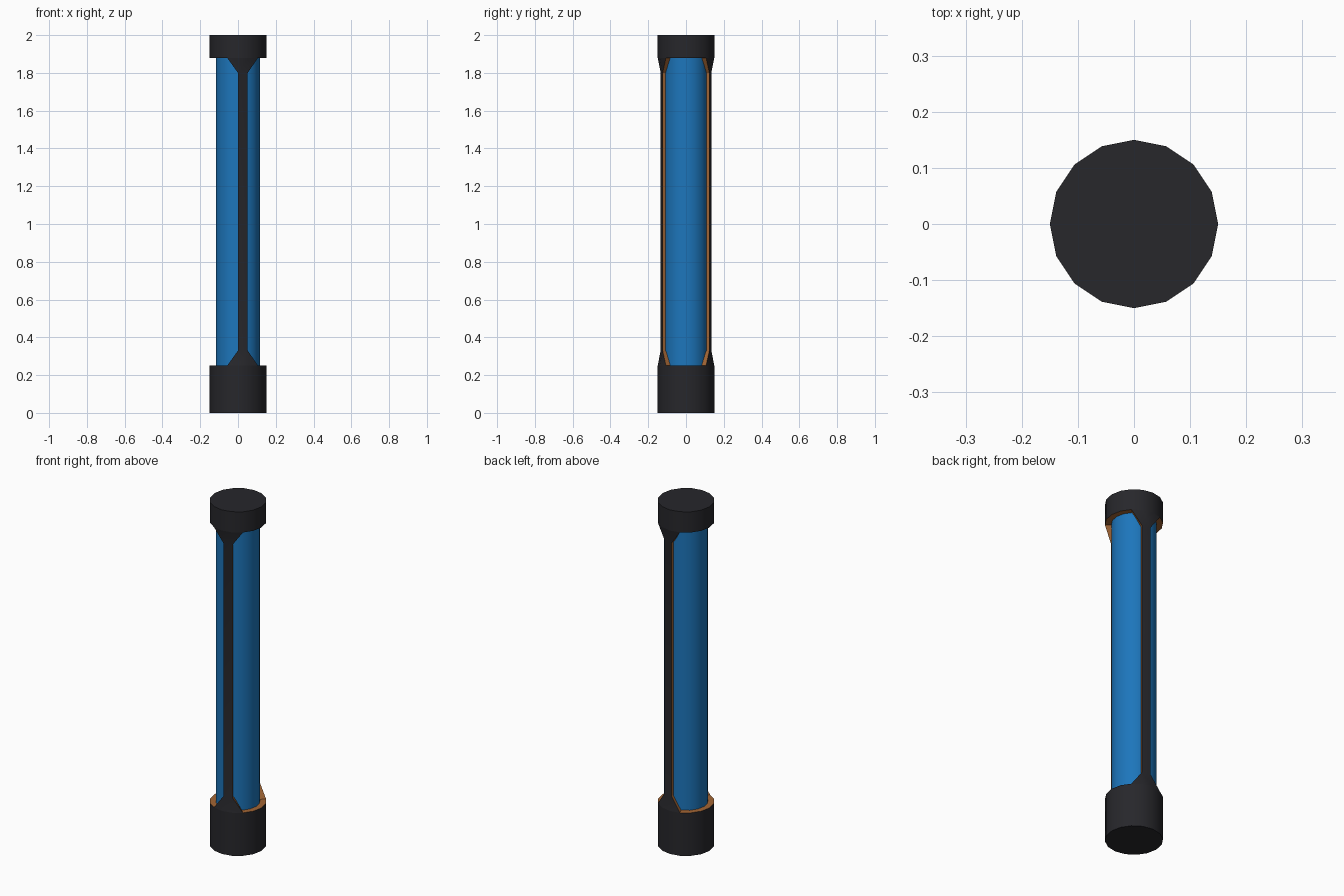
import bpy, bmesh
from math import cos, sin, radians

if "Cube" in bpy.data.objects:
    bpy.data.objects.remove(bpy.data.objects["Cube"])

SIDES = 16
R_CAP, R_BAR, R_TUBE, R_IN = 0.15, 0.134, 0.117, 0.11
Z_LOW, Z_HIGH, FLARE = 0.25, 1.88, 0.08


def material(name, rgb):
    m = bpy.data.materials.new(name)
    m.diffuse_color = (*rgb, 1)
    m.use_nodes = True
    m.node_tree.nodes["Principled BSDF"].inputs["Base Color"].default_value = m.diffuse_color
    return m


DARK = material("dark_casing", (0.02, 0.02, 0.024))
ORANGE = material("copper_edge", (0.36, 0.13, 0.035))
BLUE = material("blue_glow", (0.012, 0.18, 0.5))


def polar(r, deg, z):
    return (r * cos(radians(deg)), r * sin(radians(deg)), z)


def finish(name, bm, mats):
    bmesh.ops.recalc_face_normals(bm, faces=bm.faces)
    me = bpy.data.meshes.new(name)
    bm.to_mesh(me)
    bm.free()
    for m in mats:
        me.materials.append(m)
    ob = bpy.data.objects.new(name, me)
    bpy.context.collection.objects.link(ob)
    bpy.ops.object.select_all(action='DESELECT')
    ob.select_set(True)
    bpy.context.view_layer.objects.active = ob
    bpy.ops.object.shade_smooth_by_angle(angle=radians(30))
    return ob


def ring(bm, r, z):
    return [bm.verts.new(polar(r, 360 / SIDES * i, z)) for i in range(SIDES)]


def bridge(bm, a, b, mat=0):
    n = len(a)
    for i in range(n):
        j = (i + 1) % n
        bm.faces.new((a[i], a[j], b[j], b[i])).material_index = mat


def end_cap(name, z_closed, z_open):
    """Solid end cap with a copper rim around the tube."""
    bm = bmesh.new()
    closed, outer = ring(bm, R_CAP, z_closed), ring(bm, R_CAP, z_open)
    inner = ring(bm, R_IN, z_open)
    bm.faces.new(closed)
    bridge(bm, closed, outer)
    bridge(bm, outer, inner, 1)
    bm.faces.new(inner).material_index = 1
    finish(name, bm, [DARK, ORANGE])


def strut(name, side):
    """Bar one facet wide, flaring to three facets where it meets the caps."""
    bm = bmesh.new()
    a = [247.5, 270, 292.5, 315]
    zl, zh = Z_LOW + FLARE, Z_HIGH - FLARE
    # outline: (outer radius, angle, z)
    pts = [(R_CAP, t, Z_LOW) for t in a]
    pts += [(R_BAR, a[2], zl), (R_BAR, a[2], zh)]
    pts += [(R_CAP, t, Z_HIGH) for t in reversed(a)]
    pts += [(R_BAR, a[1], zh), (R_BAR, a[1], zl)]
    outer = [bm.verts.new(polar(*p)) for p in pts]
    inner = [bm.verts.new(polar(R_IN, t, z)) for _, t, z in pts]
    for v in (outer, inner):
        for f in ((0, 1, 11), (1, 2, 4, 11), (2, 3, 4), (11, 4, 5, 10),
                  (6, 7, 5), (7, 8, 10, 5), (8, 9, 10)):
            bm.faces.new([v[i] for i in f])
    bridge(bm, outer, inner, 1)
    for v in bm.verts:
        v.co.y *= side
    finish(name, bm, [DARK, ORANGE])


# glowing tube
bm = bmesh.new()
low, high = ring(bm, R_TUBE, Z_LOW - 0.02), ring(bm, R_TUBE, Z_HIGH + 0.02)
bridge(bm, low, high)
bm.faces.new(low)
bm.faces.new(high)
finish("glow_tube", bm, [BLUE])

# caps and the two struts
end_cap("base_cap", 0, Z_LOW)
end_cap("top_cap", 2, Z_HIGH)
strut("front_strut", 1)
strut("back_strut", -1)
